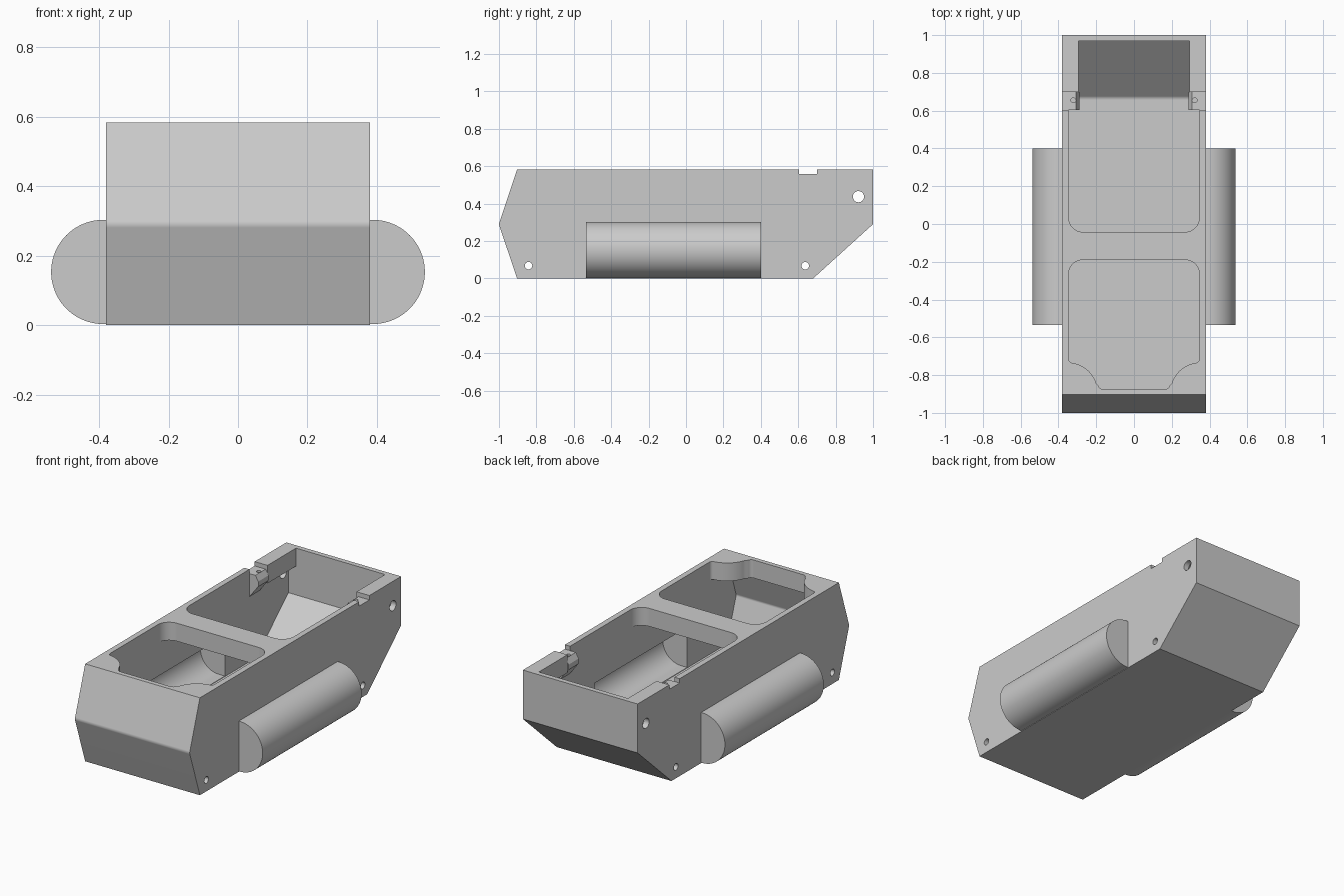
import bpy, bmesh, math
from mathutils import Vector

old = bpy.data.objects.get("Cube")
if old:
    bpy.data.objects.remove(old, do_unlink=True)

WIDTH, INNER, TOP, DECK = 0.38, 0.346, 0.583, 0.475

grey = bpy.data.materials.new("plain_grey")
grey.use_nodes = True
grey.diffuse_color = (0.6, 0.6, 0.6, 1)
grey.node_tree.nodes["Principled BSDF"].inputs["Base Color"].default_value = (0.6, 0.6, 0.6, 1)


def arc(cx, cy, r, start, end, n):
    """Points along an arc, angles in degrees."""
    steps = [math.radians(start + (end - start) * i / n) for i in range(n + 1)]
    return [(cx + r * math.cos(a), cy + r * math.sin(a)) for a in steps]


def rounded(corners, n=6):
    """Polygon outline; a corner given as (x, y, r) is filleted."""
    out = []
    for i, c in enumerate(corners):
        if len(c) == 2:
            out.append(c)
            continue
        p = Vector(c[:2])
        a = (Vector(corners[i - 1][:2]) - p).normalized()
        b = (Vector(corners[(i + 1) % len(corners)][:2]) - p).normalized()
        half = a.angle(b) / 2
        centre = p + (a + b).normalized() * c[2] / math.sin(half)
        reach = c[2] / math.tan(half)
        u, v = p + a * reach - centre, p + b * reach - centre
        for k in range(n + 1):
            spoke = u.lerp(v, k / n).normalized() * c[2]
            out.append(tuple(centre + spoke))
    return out


def prism(name, outline, axis, low, high):
    """Extrude a 2D outline along an axis."""
    place = {"X": lambda a, b, t: (t, a, b),
             "Y": lambda a, b, t: (a, t, b),
             "Z": lambda a, b, t: (a, b, t)}[axis]
    bm = bmesh.new()
    face = bm.faces.new([bm.verts.new(place(a, b, low)) for a, b in outline])
    ext = bmesh.ops.extrude_face_region(bm, geom=[face])
    move = Vector(place(0, 0, high - low))
    bmesh.ops.translate(bm, vec=move, verts=[v for v in ext["geom"] if isinstance(v, bmesh.types.BMVert)])
    bmesh.ops.recalc_face_normals(bm, faces=bm.faces)
    mesh = bpy.data.meshes.new(name)
    bm.to_mesh(mesh)
    bm.free()
    mesh.materials.append(grey)
    obj = bpy.data.objects.new(name, mesh)
    bpy.context.collection.objects.link(obj)
    return obj


def combine(target, tool, operation="DIFFERENCE"):
    """Apply a boolean and discard the tool."""
    mod = target.modifiers.new("boolean", "BOOLEAN")
    mod.operation, mod.solver, mod.object = operation, "EXACT", tool
    bpy.context.view_layer.objects.active = target
    bpy.ops.object.modifier_apply(modifier=mod.name)
    bpy.data.objects.remove(tool, do_unlink=True)


def finish(obj):
    obj.data.shade_smooth()
    obj.data.set_sharp_from_angle(angle=math.radians(28))
    mod = obj.modifiers.new("weighted_normals", "WEIGHTED_NORMAL")
    mod.keep_sharp = True


def mirrored(points, side):
    return [(side * a, b) for a, b in points]


# Hull body from its side profile
hull = prism("hull", rounded([(-0.903, 0), (0.68, 0), (1, 0.29), (1, TOP), (-0.903, TOP),
                              (-1.001, 0.29, 0.03)]), "X", -WIDTH, WIDTH)

# Half-round side pods
pod_z, pod_x = 0.153, 0.388
for side in (1, -1):
    shape = [(0.36, 0.003)] + arc(pod_x, pod_z, 0.15, -90, 90, 40) + [(0.36, 0.303)]
    combine(hull, prism("pod", mirrored(shape, side), "Y", -0.535, 0.4), "UNION")

# Inner cavity, a constant wall inside the hull
combine(hull, prism("cavity", rounded([(-0.88, 0.03), (0.668, 0.03, 0.03), (0.97, 0.303),
                                       (0.97, DECK), (-0.908, DECK), (-0.969, 0.29, 0.02)]),
                    "X", -INNER, INNER))

# Hollow inside each pod, open to the cavity
for side in (1, -1):
    shape = [(0.3, 0.033)] + arc(pod_x, pod_z, 0.12, -90, 90, 40) + [(0.3, 0.273)]
    combine(hull, prism("pod_hollow", mirrored(shape, side), "Y", -0.505, 0.37))

# Rear deck opening, narrower behind the notches
rear = rounded([(-INNER, -0.042, 0.075), (INNER, -0.042, 0.075), (INNER, 0.7), (0.295, 0.7),
                (0.295, 0.97), (-0.295, 0.97), (-0.295, 0.7), (-INNER, 0.7)], 10)
combine(hull, prism("rear_opening", rear, "Z", 0.42, 0.7))

# Front deck opening with round posts cut out of its front corners
half = arc(0.165, -0.85, 0.025, -90, -10, 4) + arc(0.352, -0.893, 0.16, 162, 100, 14) \
    + arc(0.326, -0.715, 0.02, -80, 0, 4) + arc(INNER - 0.075, -0.265, 0.075, 0, 90, 10)
combine(hull, prism("front_opening", half + mirrored(half, -1)[::-1], "Z", 0.42, 0.7))

# Notches across both side walls
combine(hull, prism("notch", [(0.603, 0.557), (0.7, 0.557), (0.7, 0.7), (0.603, 0.7)], "X", -0.5, 0.5))

# Holes through both side walls
for y, z, r in ((0.922, 0.437, 0.03), (-0.842, 0.068, 0.02), (0.638, 0.068, 0.02)):
    combine(hull, prism("side_hole", arc(y, z, r, 0, 345, 23), "X", -0.6, 0.6))
finish(hull)

# Small tapered brackets under the notches, each with a pin hole
for side, label in ((1, "left"), (-1, "right")):
    shape = [(INNER, 0.557), (0.307, 0.557), (0.288, 0.525), (0.288, 0.495), (INNER, 0.42)]
    bracket = prism(label + "_bracket", mirrored(shape, side), "Y", 0.603, 0.7)
    combine(bracket, prism("pin_hole", arc(side * 0.321, 0.655, 0.013, 0, 337.5, 15), "Z", 0.5, 0.7))
    finish(bracket)
